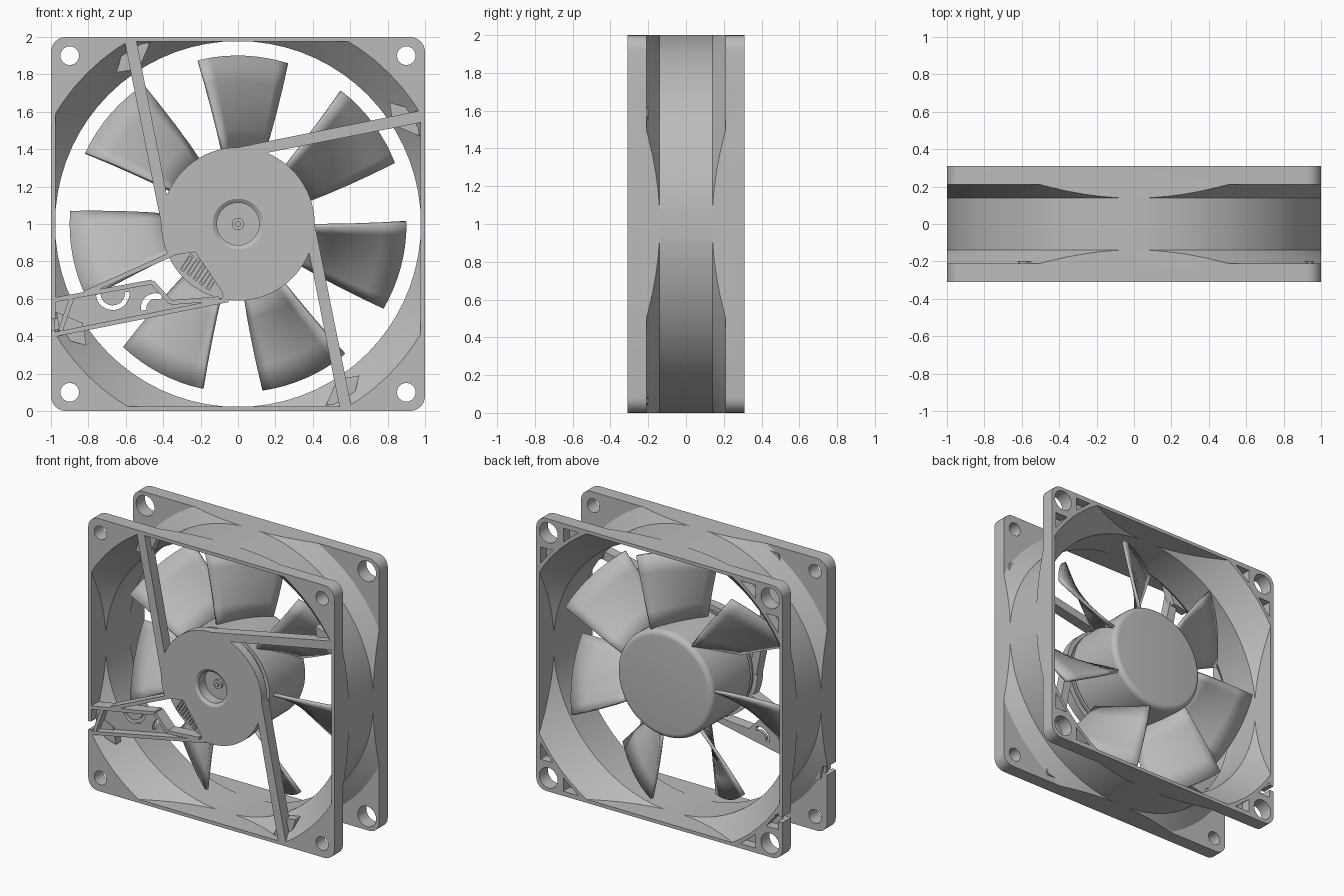
import bpy, bmesh
from math import sin, cos, pi, radians, hypot
from mathutils import Matrix, Vector

if "Cube" in bpy.data.objects:
    bpy.data.objects.remove(bpy.data.objects["Cube"])

grey = bpy.data.materials.new("matte grey")
grey.use_nodes = True
COLOUR = (0.5, 0.5, 0.5, 1)
grey.diffuse_color = COLOUR
grey.node_tree.nodes["Principled BSDF"].inputs["Base Color"].default_value = COLOUR
LIFT = Vector((0, 0, 1))  # the fan axis runs along y at this height


def finish(name, bm):
    bmesh.ops.recalc_face_normals(bm, faces=bm.faces)
    mesh = bpy.data.meshes.new(name)
    bm.to_mesh(mesh)
    bm.free()
    mesh.materials.append(grey)
    ob = bpy.data.objects.new(name, mesh)
    bpy.context.collection.objects.link(ob)
    return ob


def prism(name, pts, y0, y1):
    """Outline measured from the axis, extruded from y0 to y1."""
    bm = bmesh.new()
    face = bm.faces.new([bm.verts.new((x, y0, w + 1)) for x, w in pts])
    new = bmesh.ops.extrude_face_region(bm, geom=[face])["geom"]
    bmesh.ops.translate(bm, verts=[v for v in new if isinstance(v, bmesh.types.BMVert)],
                        vec=(0, y1 - y0, 0))
    return finish(name, bm)


def lathe(name, profile, steps=72):
    """Profile of (radius, y) points spun round the fan axis."""
    bm = bmesh.new()
    vs = [bm.verts.new((r, y, 1)) for r, y in profile]
    es = [bm.edges.new(p) for p in zip(vs, vs[1:])]
    bmesh.ops.spin(bm, geom=vs + es, cent=LIFT, axis=(0, 1, 0), angle=2 * pi,
                   steps=steps, use_merge=True)
    bmesh.ops.remove_doubles(bm, verts=bm.verts, dist=1e-5)
    return finish(name, bm)


def boolean(ob, cutter, how="DIFFERENCE"):
    mod = ob.modifiers.new("cut", "BOOLEAN")
    mod.operation, mod.object, mod.solver = how, cutter, "EXACT"
    dg = bpy.context.evaluated_depsgraph_get()
    mesh = bpy.data.meshes.new_from_object(ob.evaluated_get(dg))
    ob.modifiers.clear()
    ob.data = mesh
    bpy.data.objects.remove(cutter)
    return ob


def square(s):
    return [(-s, -s), (s, -s), (s, s), (-s, s)]


def circle(cx, cw, r, a0=0, a1=360, n=24):
    return [(cx + r * cos(radians(a0 + (a1 - a0) * i / n)),
             cw + r * sin(radians(a0 + (a1 - a0) * i / n))) for i in range(n + (a1 - a0 < 360))]


def arc_band(cx, cw, r0, r1, a0, a1):
    return circle(cx, cw, r1, a0, a1) + circle(cx, cw, r0, a0, a1)[::-1]


def bar(p, q, width):
    (x0, w0), (x1, w1) = p, q
    k = width / 2 / hypot(x1 - x0, w1 - w0)
    dx, dw = (w0 - w1) * k, (x1 - x0) * k
    return [(x0 + dx, w0 + dw), (x1 + dx, w1 + dw), (x1 - dx, w1 - dw), (x0 - dx, w0 - dw)]


def turn(pts, k):
    """Quarter turns clockwise."""
    for _ in range(k):
        pts = [(w, -x) for x, w in pts]
    return pts


# Frame: rounded square block, waisted between the flanges, bored with flared ends
rounded = []
for i, (sx, sw) in enumerate([(1, 1), (-1, 1), (-1, -1), (1, -1)]):
    rounded += circle(sx * 0.92, sw * 0.92, 0.08, i * 90, i * 90 + 90, 6)
frame = prism("frame", rounded, -0.31, 0.31)
waist = prism("waist_cutter", square(1.3), -0.21, 0.21)
boolean(waist, lathe("duct_outside", [(0, -0.28), (1.23, -0.28), (1.118, -0.21), (1.003, -0.14),
                                      (1.003, 0.14), (1.118, 0.21), (1.23, 0.28), (0, 0.28)]))
boolean(frame, waist)
bore = lathe("bore_cutter", [(0, -0.33), (1.16, -0.33), (0.978, -0.14),
                             (0.978, 0.14), (1.16, 0.33), (0, 0.33)])
boolean(bore, prism("bore_limit", square(0.975), -0.5, 0.5), "INTERSECT")
boolean(frame, bore)

# Screw holes and the blind pockets beside the rear ones
pocket = [(0.965, 0.78), (0.965, 0.66), (0.865, 0.78)]
for k in range(4):
    hole = turn([(0.9, 0.9)], k)[0]
    boolean(frame, prism("front_hole", circle(*hole, 0.05), -0.4, 0))
    boolean(frame, prism("rear_hole", circle(*hole, 0.075), 0, 0.4))
    for shape in (pocket, [(w, x) for x, w in pocket]):
        boolean(frame, prism("pocket", turn(shape, k), 0.24, 0.4))

# Cable notches in the side of both flanges
boolean(frame, prism("front_notch", [(-1.1, -0.59), (-0.9, -0.55), (-0.9, -0.49), (-1.1, -0.53)], -0.4, -0.2))
boolean(frame, prism("rear_notch", [(-1.1, -0.72), (-0.94, -0.72), (-0.94, -0.68), (-1.1, -0.68)], 0.2, 0.4))

# Arms tangent to the motor base, with a gusset at each outer end
arm = [(-0.607, 0.98), (-0.543, 0.98), (-0.35, 0), (-0.41, 0)]
gusset = [(-0.65, 0.81), (-0.61, 0.95), (-0.47, 0.97), (-0.53, 0.83)]
for k in range(3):
    prism("arm", turn(arm, k), -0.31, -0.23)
for k in range(4):
    prism("arm_gusset", turn(gusset, k), -0.26, -0.2)

# Cable channel: floor with hook slots, and its walls
floor = prism("channel_floor", [(-0.98, -0.6), (-0.98, -0.41), (-0.46, -0.31), (-0.36, -0.42),
                                (-0.1, -0.4), (-0.05, -0.41)], -0.25, -0.225)
boolean(floor, arc_slot := prism("hook_slot", arc_band(-0.67, -0.37, 0.065, 0.09, 180, 365), -0.4, 0))
boolean(floor, prism("hook_slot", arc_band(-0.44, -0.45, 0.05, 0.08, 60, 190), -0.4, 0))
route = [(-0.98, -0.405), (-0.46, -0.31), (-0.36, -0.42), (-0.1, -0.4)]
walls = list(zip(route, route[1:]))
walls += [((-0.98, -0.59), (-0.05, -0.405)), ((-0.82, -0.37), (-0.34, -0.155)), ((-0.89, -0.4), (-0.95, -0.57))]
for p, q in walls:
    prism("channel_wall", bar(p, q, 0.025), -0.31, -0.225)

# Motor base with a stepped bearing recess and a contact window
base = lathe("motor_base", [(0, -0.22), (0.113, -0.22), (0.113, -0.295), (0.135, -0.31), (0.41, -0.31),
                            (0.41, -0.245), (0.36, -0.245), (0.36, -0.23), (0.385, -0.23),
                            (0.385, -0.215), (0.35, -0.215), (0.35, -0.15), (0, -0.15)])
boolean(base, prism("window", [(-0.45, -0.19), (-0.34, -0.165), (-0.23, -0.15), (-0.16, -0.25),
                               (-0.085, -0.365), (-0.08, -0.39), (-0.3, -0.5)], -0.4, -0.265))
for i in range(5):
    x, w = -0.27 + 0.034 * i, -0.2 - 0.025 * i
    pad = prism("contact_pad", bar((x - 0.03, w - 0.05), (x + 0.025, w + 0.035), 0.026), -0.285, -0.26)
    boolean(pad, prism("pad_slot", bar((x - 0.024, w - 0.04), (x + 0.019, w + 0.025), 0.012), -0.3, -0.272))
lathe("shaft", [(0, -0.25), (0.014, -0.25), (0.014, -0.238), (0.033, -0.238), (0.033, -0.2), (0, -0.2)], 32)

# Rotor cup with a rounded rear edge
edge = [(0.35 + 0.04 * sin(a * pi / 12), 0.21 + 0.04 * cos(a * pi / 12)) for a in range(6, -1, -1)]
lathe("rotor_cup", [(0, -0.19), (0.39, -0.19)] + edge + [(0, 0.25)])

# Seven pitched blades
ROWS, COLS, THICK = 4, 8, 0.022


def blade_point(u, v):
    """u runs from root to tip, v from the front edge to the rear edge."""
    r = 0.37 + 0.53 * u
    a = radians(-11.5 - 2 * u + v * (31.5 - u))
    y = (-0.14 + 0.05 * u) * (1 - v) + (0.22 - 0.02 * u) * v + 0.05 * v * (1 - v)
    return Vector((r * sin(a), y, r * cos(a)))


for k in range(7):
    bm = bmesh.new()
    spin = Matrix.Rotation(2 * pi * k / 7, 3, "Y")
    grid = [[bm.verts.new(spin @ blade_point(i / ROWS, j / COLS) + LIFT) for j in range(COLS + 1)]
            for i in range(ROWS + 1)]
    for a, b in zip(grid, grid[1:]):
        for j in range(COLS):
            bm.faces.new((a[j], a[j + 1], b[j + 1], b[j]))
    blade = finish("blade", bm)
    solid = blade.modifiers.new("thickness", "SOLIDIFY")
    solid.thickness, solid.offset = THICK, 0

# Smooth the curved surfaces and keep the edges crisp
bpy.ops.object.select_all(action="DESELECT")
for ob in bpy.context.collection.objects:
    if ob.type == "MESH":
        ob.select_set(True)
        bpy.context.view_layer.objects.active = ob
bpy.ops.object.shade_smooth_by_angle(angle=radians(30))
